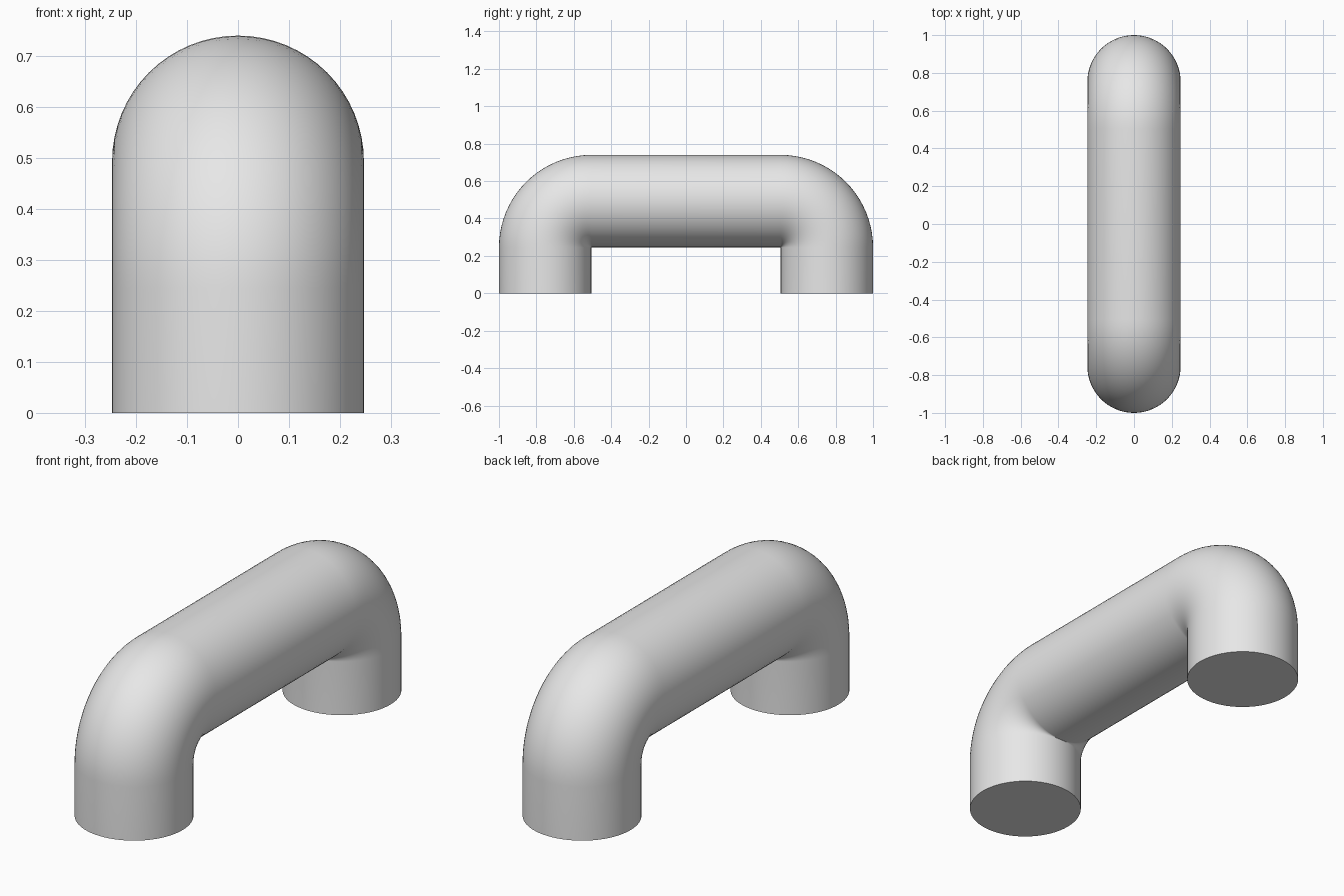
import bpy
import bmesh
from math import pi, sin, cos
from mathutils import Vector

old = bpy.data.objects.get("Cube")
if old:
    bpy.data.objects.remove(old, do_unlink=True)

TUBE = 0.247       # tube radius
BEND = 0.248       # centreline radius of the bends
BEND_Y = 0.505     # bend centres
BEND_Z = 0.245
SIDES = 64
STEPS = 20         # rings per bend


def ring(bm, centre, normal):
    """Circle of vertices spanned by the x axis and the outward normal."""
    side = Vector((1, 0, 0))
    return [bm.verts.new(centre + TUBE * (cos(a) * side + sin(a) * normal))
            for a in (2 * pi * i / SIDES for i in range(SIDES))]


# Centreline: front leg, front bend, straight top, back bend, back leg
path = [(Vector((0, -BEND_Y - BEND, 0)), Vector((0, -1, 0)))]
for sign, start in ((-1, 0), (1, pi / 2)):
    for i in range(STEPS + 1):
        t = start + pi / 2 * i / STEPS
        n = Vector((0, -cos(t), sin(t)))
        path.append((Vector((0, sign * BEND_Y, BEND_Z)) + BEND * n, n))
path.append((Vector((0, BEND_Y + BEND, 0)), Vector((0, 1, 0))))

# Sweep the tube and cap both feet
bm = bmesh.new()
rings = [ring(bm, c, n) for c, n in path]
for a, b in zip(rings, rings[1:]):
    for i in range(SIDES):
        j = (i + 1) % SIDES
        bm.faces.new((a[i], a[j], b[j], b[i]))
bm.faces.new(rings[0])
bm.faces.new(rings[-1])
bmesh.ops.recalc_face_normals(bm, faces=bm.faces)
mesh = bpy.data.meshes.new("bent_tube_handle")
bm.to_mesh(mesh)
bm.free()

# Plain grey
grey = bpy.data.materials.new("light grey")
grey.use_nodes = True
colour = (0.8, 0.8, 0.8, 1)
grey.diffuse_color = colour
grey.node_tree.nodes["Principled BSDF"].inputs["Base Color"].default_value = colour
mesh.materials.append(grey)

handle = bpy.data.objects.new("bent_tube_handle", mesh)
bpy.context.collection.objects.link(handle)
bpy.ops.object.select_all(action="DESELECT")
handle.select_set(True)
bpy.context.view_layer.objects.active = handle
bpy.ops.object.shade_smooth_by_angle(angle=pi / 6)
